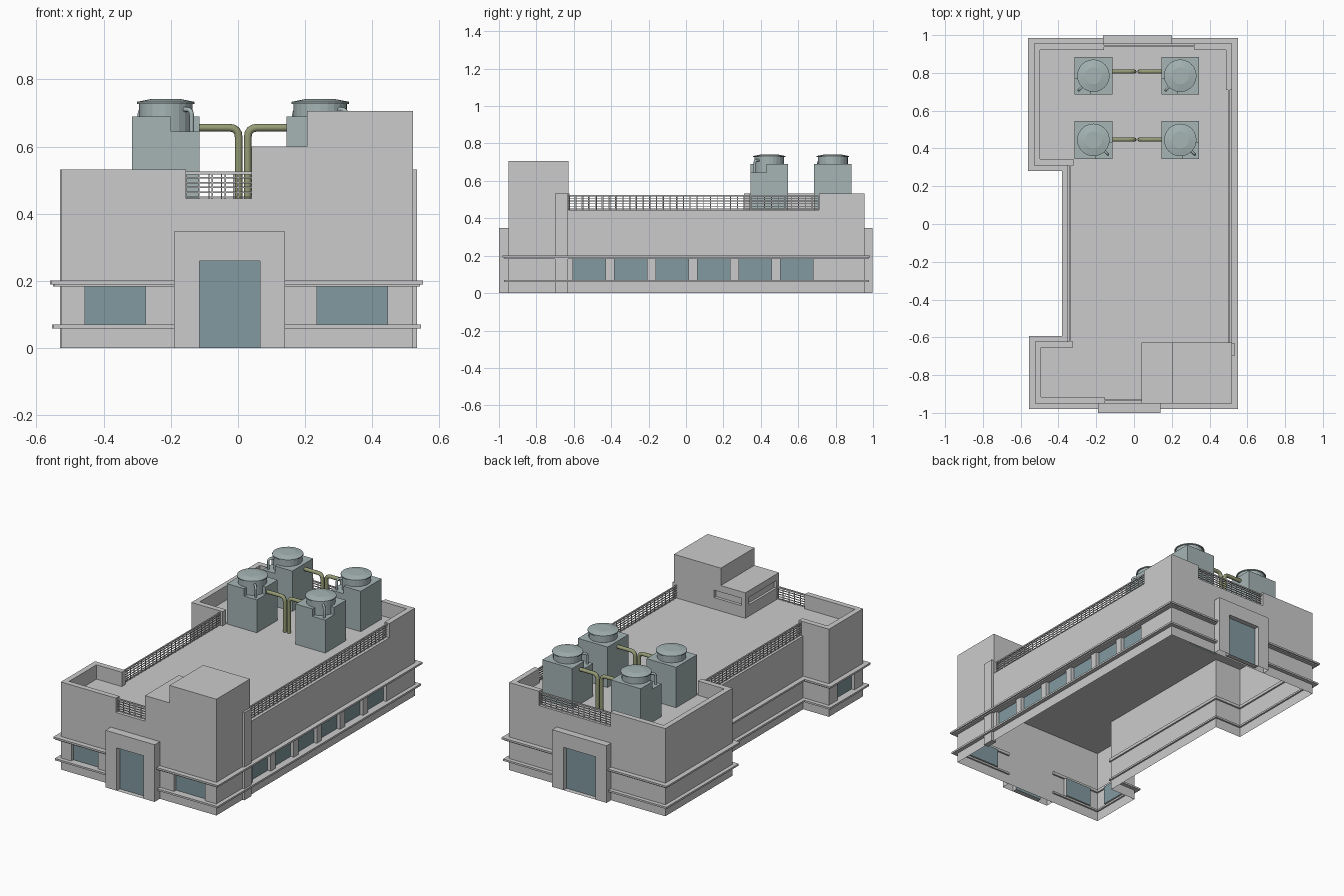
import bpy, bmesh
from mathutils import Vector, Matrix

if "Cube" in bpy.data.objects:
    bpy.data.objects.remove(bpy.data.objects["Cube"])


def material(name, rgb):
    m = bpy.data.materials.new(name)
    m.diffuse_color = (*rgb, 1)
    m.use_nodes = True
    m.node_tree.nodes["Principled BSDF"].inputs["Base Color"].default_value = m.diffuse_color
    return m


GLASS = material("glass", (0.22, 0.32, 0.35))
METAL = material("cooling_metal", (0.38, 0.46, 0.46))
PIPE = material("pipe_green", (0.30, 0.33, 0.18))
ROOF, TOP = 0.445, 0.532


def finish(bm, name, mat=None):
    bmesh.ops.remove_doubles(bm, verts=bm.verts, dist=1e-5)
    me = bpy.data.meshes.new(name)
    bm.to_mesh(me)
    bm.free()
    ob = bpy.data.objects.new(name, me)
    bpy.context.collection.objects.link(ob)
    if mat:
        me.materials.append(mat)
    return ob


def quad(bm, *pts):
    bm.faces.new([bm.verts.new(p) for p in pts])


def add_box(bm, x0, x1, y0, y1, z0, z1):
    m = Matrix.Translation(((x0 + x1) / 2, (y0 + y1) / 2, (z0 + z1) / 2))
    m = m @ Matrix.Diagonal((x1 - x0, y1 - y0, z1 - z0, 1))
    bmesh.ops.create_cube(bm, size=1, matrix=m)


def wall(bm, glass, p, q, z0, z1, holes=(), depth=0.02):
    """Wall sheet from p to q (outside on the right) with recessed panes (u0, u1, z0, z1)."""
    p, q = Vector((*p, 0)), Vector((*q, 0))
    L = (q - p).length
    d = (q - p) / L
    inward = Vector((-d.y, d.x, 0)) * depth

    def P(u, z, k=0):
        return p + d * u + inward * k + Vector((0, 0, z))
    us = sorted({0, L} | {u for h in holes for u in h[:2]})
    zs = sorted({z0, z1} | {z for h in holes for z in h[2:]})
    for a, b in zip(us, us[1:]):
        for c, e in zip(zs, zs[1:]):
            if not any(h[0] <= a < h[1] and h[2] <= c < h[3] for h in holes):
                quad(bm, P(a, c), P(b, c), P(b, e), P(a, e))
    for a, b, c, e in holes:
        ring = [(a, c), (b, c), (b, e), (a, e)]
        for s, t in zip(ring, ring[1:] + ring[:1]):
            quad(bm, P(*s), P(*t), P(*t, 1), P(*s, 1))
        quad(glass, *[P(*s, 1) for s in ring])


def ribbon(bm, path, d_in, d_out, z0, z1):
    """Mitred rectangular band following a right-angled path."""
    pts = [Vector((*p, 0)) for p in path]
    segs = [(b - a).normalized() for a, b in zip(pts, pts[1:])]
    nor = [Vector((s.y, -s.x, 0)) for s in segs]
    mit = [nor[0]] + [a + b for a, b in zip(nor, nor[1:])] + [nor[-1]]
    rings = []
    for p, n in zip(pts, mit):
        rings.append([bm.verts.new(p + n * k + Vector((0, 0, z)))
                      for k, z in ((d_in, z0), (d_out, z0), (d_out, z1), (d_in, z1))])
    for r, s in zip(rings, rings[1:]):
        for i in range(4):
            j = (i + 1) % 4
            bm.faces.new((r[i], s[i], s[j], r[j]))
    bm.faces.new(rings[0])
    bm.faces.new(rings[-1][::-1])


# outer walls and roof slab, open underneath
A = [(-0.525, -0.95), (0.52, -0.95), (0.52, 0.955), (-0.53, 0.955),
     (-0.53, 0.31), (-0.352, 0.31), (-0.352, -0.622), (-0.525, -0.622)]
W0, W1 = 0.07, 0.183
windows = {
    0: [(-0.455 + 0.525, -0.275 + 0.525, W0, W1), (0.235 + 0.525, 0.445 + 0.525, W0, W1)],
    1: [(0.345 + i * 0.222, 0.52 + i * 0.222, W0, W1) for i in range(6)],
    7: [(0.08, 0.245, W0, W1)],
}
bm, gl = bmesh.new(), bmesh.new()
for i, p in enumerate(A):
    wall(bm, gl, p, A[(i + 1) % len(A)], 0, ROOF, windows.get(i, ()))
quad(bm, *[(x, y, ROOF) for x, y in A])
finish(bm, "building_walls")
finish(gl, "window_panes", GLASS)

# entrance surrounds with recessed doors, front and back
bm, gl = bmesh.new(), bmesh.new()
for x0, x1, ya, yb in ((-0.19, 0.14, -0.95, -1.0), (0.2, -0.165, 0.955, 0.998)):
    w = abs(x1 - x0)
    wall(bm, gl, (x0, yb), (x1, yb), 0, 0.347, [(0.075, w - 0.075, 0, 0.26)], 0.03)
    wall(bm, gl, (x0, ya), (x0, yb), 0, 0.347)
    wall(bm, gl, (x1, yb), (x1, ya), 0, 0.347)
    quad(bm, *[(x, y, 0.347) for x, y in ((x0, yb), (x1, yb), (x1, ya), (x0, ya))])
finish(bm, "entrance_surrounds")
finish(gl, "doors", GLASS)

# parapets around the roof corners and the side pilaster
bm = bmesh.new()
for path in ([(-0.322, -0.622), A[7], A[0], (-0.155, -0.95)],
             [(-0.16, 0.955), A[3], A[4], (-0.32, 0.31)],
             [(0.52, 0.71), A[2], (0.32, 0.955)]):
    ribbon(bm, path, -0.033, 0, ROOF, TOP)
add_box(bm, 0.5, 0.533, -0.70, -0.63, 0, TOP)
finish(bm, "parapets")

# ledges above and below the windows, broken by the entrances
bm = bmesh.new()
for path in ([(0.14, -0.95), A[1], A[2], (0.2, 0.955)],
             [(-0.165, 0.955)] + A[3:] + [A[0], (-0.19, -0.95)]):
    ribbon(bm, path, -0.01, 0.03, 0.19, 0.201)
    ribbon(bm, path, -0.01, 0.021, 0.183, 0.19)
    ribbon(bm, path, -0.01, 0.024, 0.059, 0.07)
finish(bm, "wall_ledges")

# stepped stair house with two recessed slots
bm = bmesh.new()
prof = [(0.04, ROOF), (0.52, ROOF), (0.52, 0.706), (0.205, 0.706), (0.205, 0.6), (0.04, 0.6)]
f = bm.faces.new([bm.verts.new((x, -0.95, z)) for x, z in prof])
r = bmesh.ops.extrude_face_region(bm, geom=[f])
bmesh.ops.translate(bm, vec=(0, 0.323, 0), verts=[v for v in r["geom"] if isinstance(v, bmesh.types.BMVert)])
bmesh.ops.recalc_face_normals(bm, faces=bm.faces)
house = finish(bm, "stair_house")
bm = bmesh.new()
add_box(bm, 0.065, 0.25, -0.645, -0.6, 0.515, 0.56)
add_box(bm, 0.0, 0.055, -0.925, -0.66, 0.515, 0.56)
cutter = finish(bm, "slot_cutter")
cutter.hide_render = True
cutter.hide_viewport = True
mod = house.modifiers.new("slots", "BOOLEAN")
mod.operation, mod.object, mod.solver = "DIFFERENCE", cutter, "EXACT"

# mesh railings between the parapets
bm = bmesh.new()
for p, q in (((0.502, -0.63), (0.502, 0.71)), ((-0.337, -0.622), (-0.337, 0.31)),
             ((-0.155, -0.932), (0.04, -0.932)), ((-0.16, 0.942), (0.32, 0.942))):
    p, q = Vector(p), Vector(q)
    n = round((q - p).length / 0.036)
    for i in range(n + 1):
        c = p.lerp(q, i / n)
        t = 0.002
        add_box(bm, c.x - t, c.x + t, c.y - t, c.y + t, ROOF, 0.522)
    for i in range(6):
        z, t = 0.45 + i * 0.0142, 0.004 if i == 5 else 0.002
        add_box(bm, p.x - t, q.x + t, p.y - t, q.y + t, z - t, z + t)
finish(bm, "roof_railings")


def pipe(name, pts, radius, mat):
    """Round pipe with bevelled bends."""
    cu = bpy.data.curves.new(name, "CURVE")
    cu.dimensions = "3D"
    cu.bevel_depth, cu.bevel_resolution, cu.use_fill_caps = radius, 2, True
    pts = [Vector(p) for p in pts]
    out = [pts[0]]
    for a, b, c in zip(pts, pts[1:], pts[2:]):
        r = radius * 2.5
        s, e = b + (a - b).normalized() * r, b + (c - b).normalized() * r
        for k in range(5):
            t = k / 4
            out.append(s.lerp(b, t).lerp(b.lerp(e, t), t))
    out.append(pts[-1])
    sp = cu.splines.new("POLY")
    sp.points.add(len(out) - 1)
    for pt, v in zip(sp.points, out):
        pt.co = (*v, 1)
    ob = bpy.data.objects.new(name, cu)
    bpy.context.collection.objects.link(ob)
    cu.materials.append(mat)


# cooling units: notched casing, round fan drum with domed lid, drain and supply pipes
for row, cy, py, sx in (("front", 0.445, 0.447, 1), ("rear", 0.785, 0.807, -1)):
    for side, cx, px in (("left", -0.215, 0.002), ("right", 0.245, 0.029)):
        bm = bmesh.new()
        h, k = 0.1, 0.015
        plan = [(-h * sx, -h), (k * sx, -h), (k * sx, -k), (h * sx, -k), (h * sx, h), (-h * sx, h)]
        low = [(k * sx, -h), (h * sx, -h), (h * sx, -k), (k * sx, -k)]
        for pl, zt in ((plan, 0.69), (low, 0.645)):
            f = bm.faces.new([bm.verts.new((cx + x, cy + y, ROOF)) for x, y in pl])
            r = bmesh.ops.extrude_face_region(bm, geom=[f])
            bmesh.ops.translate(bm, vec=(0, 0, zt - ROOF),
                                verts=[v for v in r["geom"] if isinstance(v, bmesh.types.BMVert)])
        for r1, r2, z0, z1 in ((0.08, 0.08, 0.645, 0.727), (0.086, 0.086, 0.727, 0.733),
                               (0.086, 0.045, 0.733, 0.741)):
            bmesh.ops.create_cone(bm, cap_ends=True, segments=24, radius1=r1, radius2=r2, depth=z1 - z0,
                                  matrix=Matrix.Translation((cx, cy, (z0 + z1) / 2)))
        bmesh.ops.recalc_face_normals(bm, faces=bm.faces)
        finish(bm, f"cooling_unit_{row}_{side}", METAL)
        pipe(f"drain_pipe_{row}_{side}", [(cx + 0.05 * sx, cy - 0.05, 0.71),
             (cx + 0.077 * sx, cy - 0.077, 0.71), (cx + 0.077 * sx, cy - 0.077, 0.643)], 0.007, METAL)
        edge = cx + (0.095 if cx < 0 else -0.095)
        pipe(f"supply_pipe_{row}_{side}", [(edge, py, 0.656), (px, py, 0.656), (px, py, ROOF)], 0.0115, PIPE)
